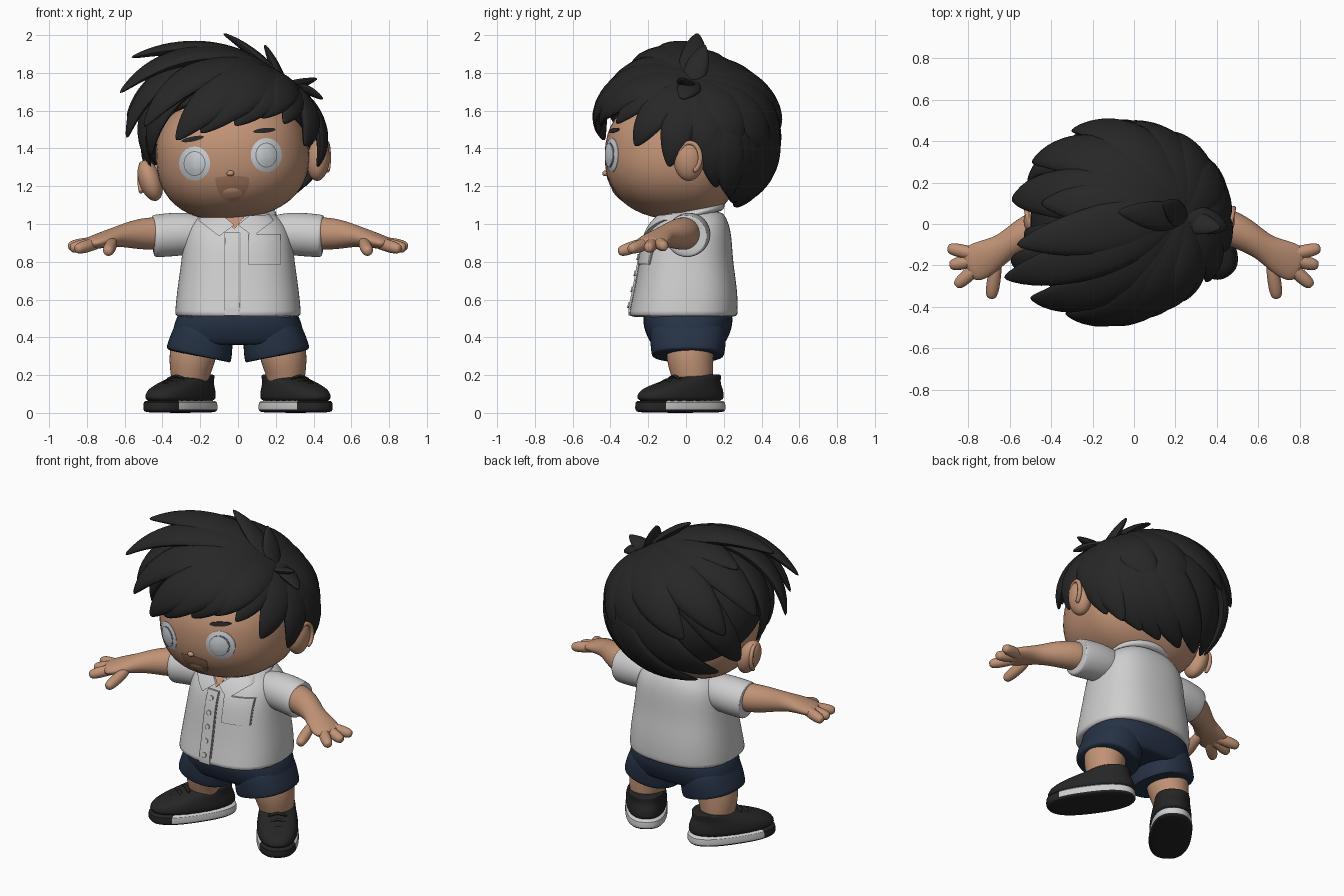
import bpy, bmesh, math
from math import sin, cos, pi
from mathutils import Vector, Matrix
from mathutils.bvhtree import BVHTree

if "Cube" in bpy.data.objects:
    bpy.data.objects.remove(bpy.data.objects["Cube"])

X, Y, Z = Vector((1, 0, 0)), Vector((0, 1, 0)), Vector((0, 0, 1))


def material(name, *rgb):
    m = bpy.data.materials.new(name)
    m.use_nodes = True
    m.diffuse_color = (*rgb, 1)
    bsdf = m.node_tree.nodes["Principled BSDF"]
    bsdf.inputs["Base Color"].default_value = (*rgb, 1)
    bsdf.inputs["Roughness"].default_value = 0.8
    return m


skin = material("skin", .53, .29, .18)
mouth_brown = material("mouth brown", .4, .2, .12)
hair = material("hair black", .02, .02, .02)
shirt_white = material("shirt white", .62, .62, .62)
seam_grey = material("seam grey", .3, .3, .3)
navy = material("shorts navy", .019, .032, .06)
shoe_black = material("shoe black", .019, .019, .019)
eye_white = material("eye white", .58, .61, .64)
eye_grey = material("eye grey", .2, .22, .25)
parts = []


def finish(bm, name, *mats, subsurf=0, matrix=None):
    if matrix:
        bm.transform(matrix)
    bmesh.ops.recalc_face_normals(bm, faces=bm.faces)
    mesh = bpy.data.meshes.new(name)
    bm.to_mesh(mesh)
    bm.free()
    for m in mats:
        mesh.materials.append(m)
    ob = bpy.data.objects.new(name, mesh)
    bpy.context.scene.collection.objects.link(ob)
    if subsurf:
        mod = ob.modifiers.new("smooth", "SUBSURF")
        mod.levels = mod.render_levels = subsurf
    parts.append(ob)
    return ob


def sweep(bm, pts, axis=None, normals=None, n=16, power=2.0):
    """Skin superellipse sections (centre, half width, half height) along a path."""
    rings = []
    for i, (c, w, h) in enumerate(pts):
        t = axis or pts[min(i + 1, len(pts) - 1)][0] - pts[max(i - 1, 0)][0]
        t = t.normalized()
        ref = normals[i] if normals else (Y if abs(t.z) > .7 else Z)
        u = t.cross(ref).normalized()
        v = u.cross(t)
        ring = []
        for k in range(n):
            a = 2 * pi * k / n
            ca, sa = cos(a), sin(a)
            p = u * math.copysign(abs(ca) ** (2 / power), ca) * w
            p += v * math.copysign(abs(sa) ** (2 / power), sa) * h
            ring.append(bm.verts.new(c + p))
        rings.append(ring)
    for a, b in zip(rings, rings[1:]):
        for k in range(n):
            bm.faces.new((a[k], a[(k + 1) % n], b[(k + 1) % n], b[k]))
    bm.faces.new(rings[0])
    bm.faces.new(rings[-1])


def tube(name, pts, mat, subsurf=2, **kw):
    bm = bmesh.new()
    sweep(bm, [(Vector(p[:3]), p[3], p[-1]) for p in pts], **kw)
    return finish(bm, name, mat, subsurf=subsurf)


def ball(name, centre, radii, mat, roll=0, power=2.0, back=1.0):
    bm = bmesh.new()
    bmesh.ops.create_uvsphere(bm, u_segments=48, v_segments=28, radius=1)
    for v in bm.verts:
        v.co /= sum(abs(c) ** power for c in v.co) ** (1 / power)
        if v.co.y > 0:
            v.co.y *= back
    m = Matrix.Translation(centre) @ Matrix.Rotation(roll, 4, "Y") @ Matrix.Diagonal((*radii, 1))
    return finish(bm, name, mat, matrix=m)


def surface(ob):
    return BVHTree.FromObject(ob, bpy.context.evaluated_depsgraph_get())


def plate(name, surf, cx, cz, outline, mat, lift=.006, dome=0):
    """Thin panel draped on the front of a surface."""
    bm = bmesh.new()
    rings, n = [], len(outline)
    for s, l in ((1, -.012), (1, lift), (.8, lift), (.6, lift), (.4, lift), (.2, lift), (.02, lift)):
        ring = []
        for ox, oz in outline:
            x, z = cx + ox * s, cz + oz * s
            hit = surf.ray_cast(Vector((x, -2, z)), Y)[0] or surf.find_nearest(Vector((x, -.3, z)))[0]
            ring.append(bm.verts.new((x, hit.y - l - dome * (1 - s * s), z)))
        rings.append(ring)
    for a, b in zip(rings, rings[1:]):
        for k in range(n):
            bm.faces.new((a[k], a[(k + 1) % n], b[(k + 1) % n], b[k]))
    bm.faces.new(rings[-1])
    return finish(bm, name, mat)


def oval(rx, rz, tilt=0, n=32):
    pts = [(rx * cos(2 * pi * k / n), rz * sin(2 * pi * k / n)) for k in range(n)]
    return [(x * cos(tilt) - z * sin(tilt), x * sin(tilt) + z * cos(tilt)) for x, z in pts]


def polygon(corners, n=8):
    return [(a[0] + (b[0] - a[0]) * k / n, a[1] + (b[1] - a[1]) * k / n)
            for a, b in zip(corners, corners[1:] + corners[:1]) for k in range(n)]


def rect(w, h):
    return polygon([(-w, -h), (w, -h), (w, h), (-w, h)])


# Head, neck and ears
ROLL = math.radians(-7)
head = ball("head", (-.03, -.01, 1.36), (.405, .42, .335), skin, ROLL, 2.35, .7)
face = surface(head)
tube("neck", [(0, .04, .95, .13), (0, .04, 1.12, .13)], skin, subsurf=0, n=32)
for side, x, z in (("left", .425, 1.34), ("right", -.465, 1.23)):
    s = 1 if x > 0 else -1
    ball(side + "_ear", (x, .015, z), (.06, .08, .112), skin, ROLL + s * .2)
    rim = [(x + s * (.043 + .012 * cos(a)), .02 + .058 * cos(a), z + .012 + .082 * sin(a), .014)
           for a in [pi * (-.4 + .16 * k) for k in range(10)]]
    tube(side + "_ear_rim", rim, skin, subsurf=1, n=8, normals=[X] * 10)

# Face details
for side, x, z in (("left", .15, 1.365), ("right", -.23, 1.32)):
    plate(side + "_eye", face, x, z, oval(.082, .09), eye_white, .003, .01)
    plate(side + "_iris_ring", face, x, z, oval(.058, .066), eye_grey, .01, .005)
    plate(side + "_iris", face, x, z, oval(.053, .061), eye_white, .013, .007)
    tilt = .1 if x > 0 else .2
    plate(side + "_eyebrow", face, x - .01, z + .13, oval(.06, .013, tilt), hair, .007)
lips = [(.09 * cos(a), .045 + (.12 if sin(a) < 0 else .015) * sin(a)) for a in [2 * pi * k / 32 for k in range(32)]]
plate("mouth", face, -.03, 1.195, lips, mouth_brown, .003)
plate("tongue", face, -.03, 1.16, oval(.052, .03), skin, .004, .004)
ball("nose", (-.04, -.427, 1.268), (.02, .016, .015), skin)

# Hair cap
SC, SR = Vector((-.05, .015, 1.47)), Vector((.45, .425, .385))
bm = bmesh.new()
bmesh.ops.create_uvsphere(bm, u_segments=48, v_segments=28, radius=1)
bm.transform(Matrix.Translation(SC) @ Matrix.Diagonal((*SR, 1)))
bmesh.ops.bisect_plane(bm, geom=bm.verts[:] + bm.edges[:] + bm.faces[:], plane_co=(0, 0, 1.42),
                       plane_no=(0, .7, 1), clear_inner=True)
cap = finish(bm, "hair_cap", hair)
thick = cap.modifiers.new("thickness", "SOLIDIFY")
thick.thickness, thick.offset = .03, -1


def to_scalp(p):
    return Vector([(a - c) / r for a, c, r in zip(p, SC, SR)])


def lock(bm, tip, width, root, lift):
    """Leaf-shaped strand that follows the scalp from the crown to its tip."""
    a, b = to_scalp(root), to_scalp(tip)
    ra, rb = .98, b.length
    a.normalize()
    b.normalize()
    pts, normals = [], []
    for k in range(13):
        t = k / 12
        d = a.slerp(b, t)
        r = ra + (rb - ra) * t ** 2.2 + lift * sin(pi * t ** 1.5)
        w = width * max(.02, sin(pi * (.12 + .88 * t) ** 1.15)) ** .65
        pts.append((SC + Vector([q * s * r for q, s in zip(d, SR)]), w, w * .34 + .004))
        normals.append(Vector([q / s for q, s in zip(d, SR)]).normalized())
    sweep(bm, pts, normals=normals, n=8)


# Locks fanning out from the crown
CROWN = (.24, .05, 1.77)
groups = {
    "fringe_locks": (.085, [(-.33, -.43, 1.44, .14), (-.5, -.36, 1.51, .13), (-.63, -.26, 1.69, .13),
                            (-.2, -.46, 1.48, .14), (-.02, -.45, 1.52, .12), (.12, -.42, 1.56, .11),
                            (-.59, -.18, 1.45, .13)]),
    "side_locks": (.05, [(.24, -.37, 1.53, .09), (.35, -.27, 1.41, .11), (.42, -.09, 1.3, .11),
                         (.43, .06, 1.4, .1), (.45, -.02, 1.66, .07), (-.46, -.17, 1.36, .12),
                         (-.46, -.06, 1.3, .11), (-.45, .1, 1.23, .13), (.4, .12, 1.28, .12)]),
    "back_locks": (.04, [(.34, .16, 1.19, .13), (.27, .23, 1.14, .13), (.15, .25, 1.11, .14), (.02, .26, 1.09, .14),
                         (-.13, .26, 1.09, .14), (-.26, .24, 1.11, .14), (-.36, .17, 1.16, .14)]),
    "upper_locks": (.05, [(-.59, .12, 1.56, .15), (-.49, .3, 1.48, .15), (-.3, .45, 1.46, .15),
                          (-.05, .46, 1.38, .15), (.18, .42, 1.36, .14), (.36, .28, 1.4, .13)]),
    "top_locks": (.03, [(-.57, -.1, 1.88, .14), (-.45, .1, 1.82, .13)]),
}
for name, (lift, tips) in groups.items():
    bm = bmesh.new()
    for *tip, w in tips:
        lock(bm, tip, w, CROWN, lift)
    finish(bm, name, hair, subsurf=1)
bm = bmesh.new()
for *tip, w in [(-.08, .06, 2.01, .08), (.14, .1, 1.95, .07), (-.3, -.1, 1.9, .1), (.42, -.02, 1.77, .06)]:
    lock(bm, tip, w, (.27, .02, 1.75), .02)
finish(bm, "crown_spikes", hair, subsurf=1)

# Shirt
torso = [(.505, .33, .285, -.015), (.515, .338, .292, -.015), (.65, .325, .275, 0), (.8, .302, .25, 0),
         (.92, .29, .235, .01), (1.0, .265, .205, .025), (1.05, .2, .17, .035), (1.07, .16, .14, .04)]
shirt = tube("shirt", [(0, cy, z, rx, ry) for z, rx, ry, cy in torso], shirt_white, axis=Z, n=24, power=2.5)
front = surface(shirt)
tube("collar_band", [(0, .035, 1.03, .2, .165), (0, .04, 1.05, .21, .17), (0, .05, 1.095, .19, .16)],
     shirt_white, axis=Vector((0, -.22, 1)), n=24)
plate("throat", front, -.02, 1.015, polygon([(-.06, .03), (0, -.045), (.06, .03)]), skin, .008)
for side, s in (("left", 1), ("right", -1)):
    flap = [(-.1 * s, -.005), (-.02 * s, -.065), (.09 * s, .02), (.07 * s, .05), (-.04 * s, .045)]
    plate(side + "_collar_flap", front, -.01 + .11 * s, 1.0, polygon(flap), shirt_white, .02)
plate("placket_seam", front, -.03, .735, rect(.044, .22), seam_grey, .004)
plate("placket", front, -.03, .735, rect(.038, .22), shirt_white, .011)
for i in range(5):
    plate("button_%d" % (i + 1), front, -.03, .57 + .085 * i, oval(.015, .015, n=12), shirt_white, .018)
plate("pocket_seam", front, .14, .865, rect(.087, .082), seam_grey, .003)
plate("pocket", front, .14, .865, rect(.083, .078), shirt_white, .009)
plate("pocket_flap", front, .14, .93, rect(.085, .018), shirt_white, .014)

# Shorts
tube("shorts_seat", [(0, .01, .36, .3, .17), (0, .01, .365, .34, .195), (0, .01, .4, .352, .215),
                     (0, .01, .45, .345, .235), (0, .01, .5, .33, .24), (0, .01, .56, .3, .23)],
     navy, axis=Z, n=24, power=2.5)

# Limbs, sleeves and shoes
for side, s in (("left", 1), ("right", -1)):
    tube(side + "_sleeve", [(.12 * s, .02, .945, .09), (.27 * s, .02, .95, .118), (.4 * s, .01, .94, .117),
                            (.445 * s, .0, .935, .115), (.45 * s, 0, .935, .105)], shirt_white)
    tube(side + "_arm", [(.36 * s, .01, .95, .085), (.46 * s, -.015, .95, .09), (.55 * s, -.06, .945, .078),
                         (.63 * s, -.115, .935, .064, .056), (.7 * s, -.155, .92, .088, .045),
                         (.77 * s, -.19, .9, .095, .036), (.81 * s, -.205, .892, .075, .026)], skin)
    for i, (x, y, z) in enumerate([(.9, -.115, .88), (.89, -.2, .87), (.86, -.3, .865), (.69, -.36, .85)]):
        base = Vector((.7, -.16, .912)) if i < 3 else Vector((.66, -.17, .915))
        tip = Vector((x, y, z))
        finger = [(*base.lerp(tip, t), r) for t, r in ((0, .03), (.6, .038), (.9, .033), (1, .018))]
        tube("%s_finger_%d" % (side, i + 1), [(p[0] * s, *p[1:]) for p in finger], skin, n=8)
    tube(side + "_shorts_leg", [(.17 * s, .012, .5, .13, .19), (.185 * s, .012, .42, .165, .208),
                                (.203 * s, .01, .33, .178, .2), (.21 * s, .01, .303, .178, .195),
                                (.2105 * s, .01, .3, .16, .18)], navy, power=2.3)
    tube(side + "_leg", [(.22 * s, .02, .42, .128, .13), (.244 * s, .02, .28, .128, .128),
                         (.255 * s, .035, .2, .104, .112), (.25 * s, .04, .1, .095, .1)], skin)
    place = Matrix.Translation((.305 * s, -.03, 0)) @ Matrix.Rotation(math.radians(35 * s), 4, "Z")

    # Sole with a pale band from heel to instep
    bm = bmesh.new()
    sweep(bm, [(Vector((0, 0, z)), w, l) for z, w, l in ((0, .105, .245), (.008, .122, .262), (.018, .125, .268),
          (.022, .126, .27), (.06, .124, .268), (.068, .115, .258))], axis=Z, n=32, power=2.5)
    for f in bm.faces:
        c = f.calc_center_median()
        f.material_index = int(.019 < c.z and c.y > -.16)
    finish(bm, side + "_sole", shoe_black, shirt_white, subsurf=1, matrix=place)

    # Upper narrowing towards the ankle
    bm = bmesh.new()
    sweep(bm, [(Vector((0, y, z)), w, l) for y, z, w, l in ((0, .05, .118, .262), (0, .09, .124, .266),
          (.01, .125, .12, .248), (.05, .158, .112, .19), (.1, .183, .106, .14), (.125, .2, .104, .115),
          (.125, .205, .09, .1))], axis=Z, n=24, power=2.3)
    finish(bm, side + "_shoe", shoe_black, subsurf=2, matrix=place)
    bm = bmesh.new()
    for i in range(3):
        y, z = -.13 + .045 * i, .143 + .02 * i
        sweep(bm, [(Vector((x, y, z + .015 - abs(x) * .35)), .011, .009) for x in (-.06, -.03, 0, .03, .06)], n=8)
    finish(bm, side + "_laces", shoe_black, subsurf=1, matrix=place)

bpy.ops.object.select_all(action="DESELECT")
for ob in parts:
    ob.select_set(True)
bpy.context.view_layer.objects.active = parts[0]
bpy.ops.object.shade_smooth_by_angle(angle=math.radians(40))
